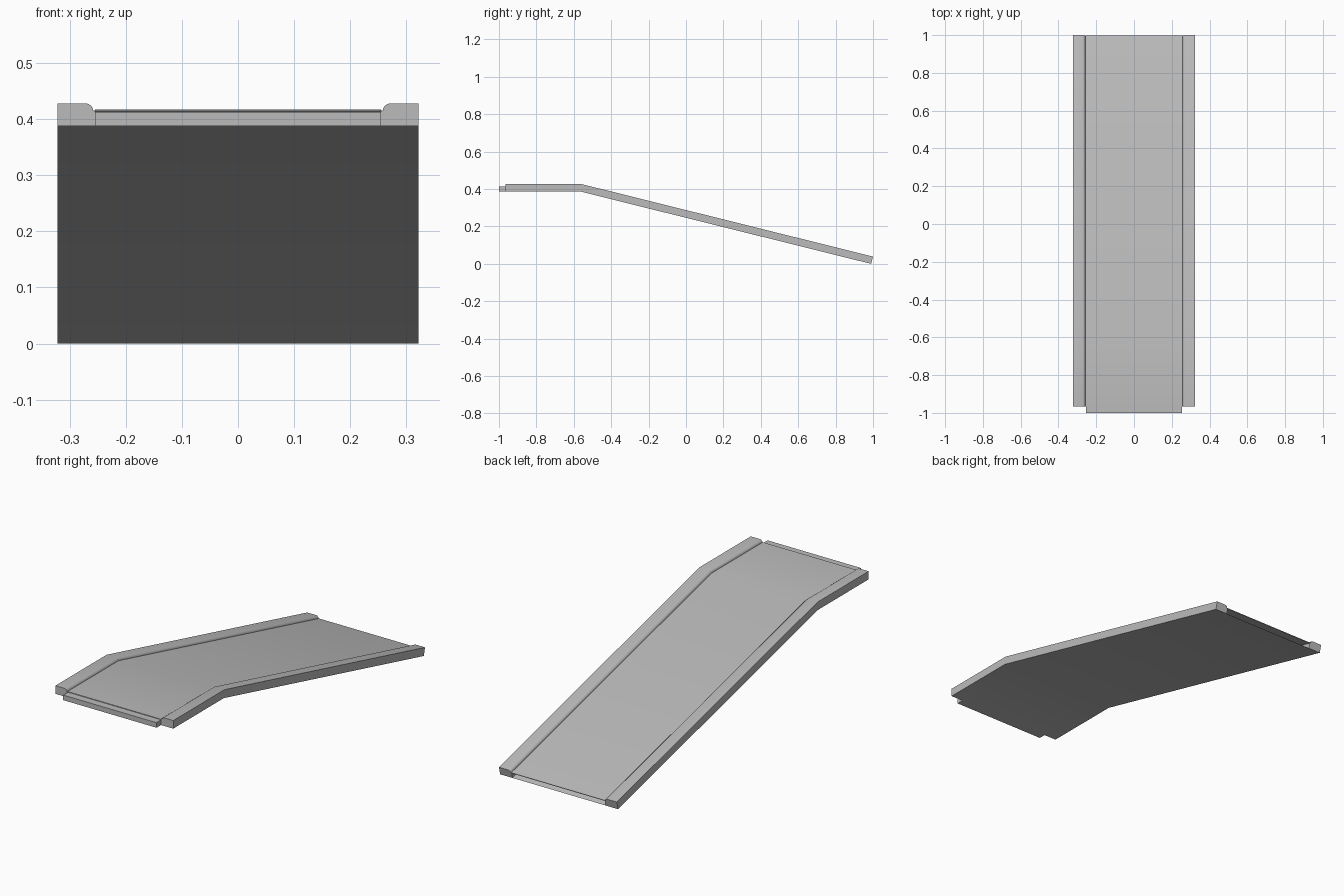
import bpy, bmesh, math
from mathutils import Vector

cube = bpy.data.objects.get("Cube")
if cube:
    bpy.data.objects.remove(cube, do_unlink=True)

# Single plain grey
grey = bpy.data.materials.new("plain_grey")
grey.use_nodes = True
colour = (0.5, 0.5, 0.5, 1)
grey.diffuse_color = colour
grey.node_tree.nodes["Principled BSDF"].inputs["Base Color"].default_value = colour

HALF, INNER, THICK = 0.322, 0.255, 0.04
DECK = 0.029
BASE = 0.388
FRONT, BEND, BACK = -0.965, -0.57, 0.99
slope = math.atan2(BASE, BACK - BEND)

# Path stations: underside point and the direction of thickness
stations = [
    (FRONT, BASE, Vector((0, 0, 1))),
    (BEND, BASE, Vector((0, math.tan(slope / 2), 1))),
    (BACK, 0, Vector((0, math.sin(slope), math.cos(slope)))),
]


def finish(name, bm):
    bmesh.ops.recalc_face_normals(bm, faces=bm.faces)
    mesh = bpy.data.meshes.new(name)
    bm.to_mesh(mesh)
    bm.free()
    mesh.materials.append(grey)
    obj = bpy.data.objects.new(name, mesh)
    bpy.context.collection.objects.link(obj)
    bpy.ops.object.select_all(action='DESELECT')
    obj.select_set(True)
    bpy.context.view_layer.objects.active = obj
    bpy.ops.object.shade_smooth_by_angle(angle=math.radians(30))
    return obj


def sweep(name, profile, closed=True):
    """Carry an (x, height) outline along the bent path."""
    bm = bmesh.new()
    rings = [[bm.verts.new(Vector((x, y, z)) + up * h) for x, h in profile]
             for y, z, up in stations]
    count = len(profile)
    for a, b in zip(rings, rings[1:]):
        for i in range(count if closed else count - 1):
            j = (i + 1) % count
            bm.faces.new((a[i], a[j], b[j], b[i]))
    if closed:
        bm.faces.new(rings[0])
        bm.faces.new(rings[-1])
    return finish(name, bm)


# Side rails with a rounded inner shoulder
shoulder = [(0.259 + 0.013 * math.sin(a), DECK - 0.001 + 0.012 * math.cos(a))
            for a in (math.radians(d) for d in (0, 30, 60, 90))]
shoulder = [(0.272 - 0.014 * math.sin(t), DECK - 0.002 + 0.013 * math.cos(t))
            for t in (math.radians(d) for d in (0, 25, 50, 75, 90))]
rail = [(INNER, 0), (HALF, 0), (HALF, THICK)] + shoulder + [(INNER, DECK - 0.002)]
for side, name in ((1, "left_rail"), (-1, "right_rail")):
    sweep(name, [(side * x, h) for x, h in rail])

# Deck skin and underside, leaving an open socket at the low end
sweep("deck_surface", [(-INNER, DECK), (INNER, DECK), (INNER, DECK - 0.003),
                       (-INNER, DECK - 0.003)])
sweep("underside", [(-INNER, 0), (INNER, 0)], closed=False).data.flip_normals()

# Connecting tongue at the high end
bm = bmesh.new()
bmesh.ops.create_cube(bm, size=1)
for v in bm.verts:
    v.co = Vector((v.co.x * 2 * INNER, -0.98 + v.co.y * 0.04,
                   BASE + 0.0125 + v.co.z * 0.025))
finish("front_tongue", bm)
